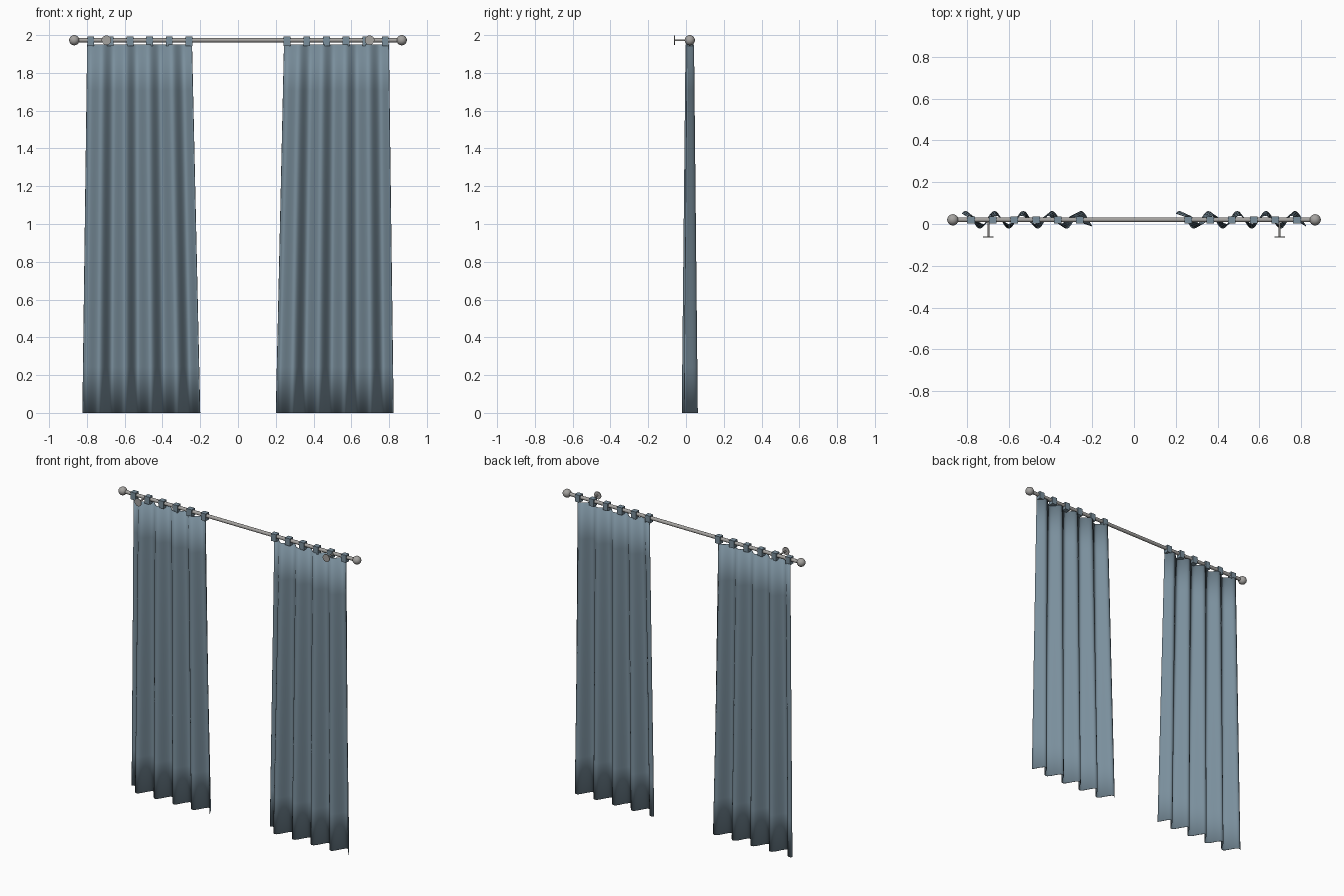
import bpy, bmesh, math

if "Cube" in bpy.data.objects:
    bpy.data.objects.remove(bpy.data.objects["Cube"])

ROD_Y, ROD_Z = 0.02, 1.973


def material(name, rgb):
    m = bpy.data.materials.new(name)
    m.diffuse_color = (*rgb, 1)
    m.use_nodes = True
    m.node_tree.nodes["Principled BSDF"].inputs["Base Color"].default_value = m.diffuse_color
    return m


FABRIC = material("blue_grey_fabric", (0.195, 0.275, 0.335))
METAL = material("warm_grey_metal", (0.376, 0.366, 0.352))


def finish(obj, name, mat, smooth=True):
    obj.name = name
    obj.data.materials.append(mat)
    if smooth:
        for o in bpy.context.selected_objects:
            o.select_set(False)
        obj.select_set(True)
        bpy.context.view_layer.objects.active = obj
        bpy.ops.object.shade_smooth_by_angle(angle=math.radians(40))
    return obj


def cylinder(name, loc, radius, length, rot, sides=24):
    bpy.ops.mesh.primitive_cylinder_add(vertices=sides, radius=radius, depth=length,
                                        location=loc, rotation=rot)
    return finish(bpy.context.object, name, METAL)


def curtain_panel(name, side):
    """Wavy sheet that flares and deepens toward the hem."""
    cols, rows = 72, 8
    bm = bmesh.new()
    grid = []
    for r in range(rows + 1):
        t = r / rows                                # 0 at hem, 1 at top
        half = 0.311 + (0.277 - 0.311) * t
        centre = side * (0.512 + 0.009 * t)
        amp = 0.041 + (0.021 - 0.041) * t
        grid.append([bm.verts.new((
            centre + half * (2 * c / cols - 1),
            ROD_Y + amp * math.cos(2 * math.pi * 4.5 * c / cols - 0.75),
            1.95 * t)) for c in range(cols + 1)])
    for r in range(rows):
        for c in range(cols):
            bm.faces.new((grid[r][c], grid[r][c + 1], grid[r + 1][c + 1], grid[r + 1][c]))
    mesh = bpy.data.meshes.new(name)
    bm.to_mesh(mesh)
    bm.free()
    obj = bpy.data.objects.new(name, mesh)
    bpy.context.collection.objects.link(obj)
    finish(obj, name, FABRIC)
    cloth = obj.modifiers.new("cloth_thickness", 'SOLIDIFY')
    cloth.thickness, cloth.offset = 0.003, 0


# Rod
cylinder("curtain_rod", (0, ROD_Y, ROD_Z), 0.0115, 1.72, (0, math.pi / 2, 0))

for side, label in ((-1, "left"), (1, "right")):
    # Ball at the rod end
    bpy.ops.mesh.primitive_uv_sphere_add(segments=24, ring_count=14, radius=0.027,
                                         location=(side * 0.867, ROD_Y, ROD_Z))
    finish(bpy.context.object, label + "_rod_end_ball", METAL)

    # Bracket: stem and round mounting plate
    x = side * 0.697
    cylinder(label + "_bracket_stem", (x, -0.021, ROD_Z), 0.005, 0.082, (math.pi / 2, 0, 0), 12)
    cylinder(label + "_bracket_plate", (x, -0.0615, ROD_Z), 0.025, 0.005, (math.pi / 2, 0, 0))

    curtain_panel(label + "_curtain", side)

    # Fabric tabs wrapped round the rod
    for i in range(6):
        bpy.ops.mesh.primitive_cube_add(size=1, location=(side * (0.26 + 0.104 * i), ROD_Y, 1.967))
        tab = bpy.context.object
        tab.scale = (0.036, 0.034, 0.049)
        finish(tab, f"{label}_tab_{i + 1}", FABRIC, smooth=False)
